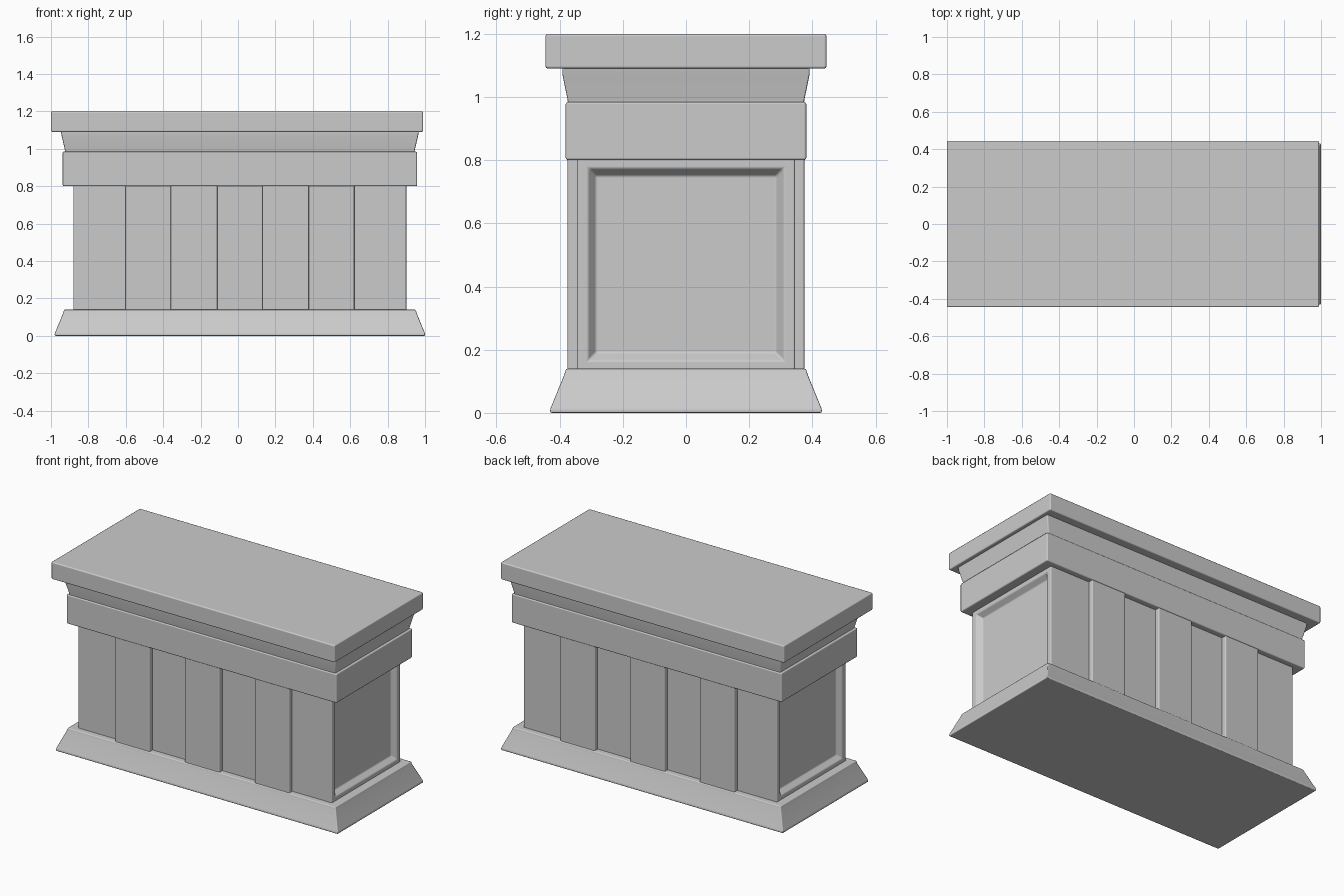
import bpy
import bmesh
from mathutils import Vector

cube = bpy.data.objects.get("Cube")
if cube:
    bpy.data.objects.remove(cube, do_unlink=True)

# One plain grey stone colour
stone = bpy.data.materials.new("grey_stone")
stone.use_nodes = True
grey = (0.6, 0.6, 0.6, 1)
stone.diffuse_color = grey
shader = stone.node_tree.nodes["Principled BSDF"]
shader.inputs["Base Color"].default_value = grey
shader.inputs["Roughness"].default_value = 0.8

MID = 0.01  # centre of the pedestal along x


def finish(name, bm, bevel):
    """Turn a bmesh into a softly bevelled stone object."""
    bmesh.ops.recalc_face_normals(bm, faces=bm.faces)
    for face in bm.faces:
        face.smooth = True
    mesh = bpy.data.meshes.new(name)
    bm.to_mesh(mesh)
    bm.free()
    mesh.materials.append(stone)
    obj = bpy.data.objects.new(name, mesh)
    bpy.context.collection.objects.link(obj)
    mod = obj.modifiers.new("soft_edges", 'BEVEL')
    mod.width = bevel
    mod.segments = 2
    mod.limit_method = 'ANGLE'
    mod.angle_limit = 0.35
    mod.harden_normals = True
    return obj


def stack(rings, cx=MID, cy=0.0):
    """Closed solid from rectangular rings given as (half x, half y, z)."""
    bm = bmesh.new()
    loops = []
    for hx, hy, z in rings:
        corners = ((-1, -1), (1, -1), (1, 1), (-1, 1))
        loops.append([bm.verts.new((cx + sx * hx, cy + sy * hy, z)) for sx, sy in corners])
    for low, high in zip(loops, loops[1:]):
        for i in range(4):
            j = (i + 1) % 4
            bm.faces.new((low[i], low[j], high[j], high[i]))
    bm.faces.new(loops[0][::-1])
    bm.faces.new(loops[-1])
    bm.normal_update()
    return bm


# Splayed plinth with a narrow lip on top
finish("base_plinth", stack([
    (0.99, 0.43, 0), (0.99, 0.43, 0.012),
    (0.945, 0.385, 0.122), (0.94, 0.38, 0.14)]), 0.005)

# Main body with a sunken panel on each end
bm = stack([(0.89, 0.345, 0.13), (0.89, 0.345, 0.81)])
ends = [f for f in bm.faces if abs(f.normal.x) > 0.9]
for face in ends:
    bmesh.ops.inset_region(bm, faces=[face], thickness=0.035, use_even_offset=True)
    bmesh.ops.inset_region(bm, faces=[face], thickness=0.025, depth=-0.03,
                           use_even_offset=True)
finish("body", bm, 0.006)

# Flat pilasters on the front and the back
for side, label in ((-1, "front"), (1, "back")):
    for i, place in enumerate(("right", "middle", "left")):
        finish(f"{label}_{place}_pilaster",
               stack([(0.122, 0.0275, 0.13), (0.122, 0.0275, 0.81)],
                     MID + (i - 1) * 0.49, side * 0.3475), 0.007)

# Frieze, flared moulding and top slab
finish("frieze", stack([(0.948, 0.381, 0.80), (0.948, 0.381, 0.985)]), 0.008)
finish("flared_moulding", stack([
    (0.933, 0.373, 0.975), (0.935, 0.375, 0.992),
    (0.953, 0.391, 1.07), (0.957, 0.392, 1.095)]), 0.006)
finish("top_slab", stack([(0.995, 0.445, 1.09), (0.995, 0.445, 1.20)], -0.005), 0.008)
